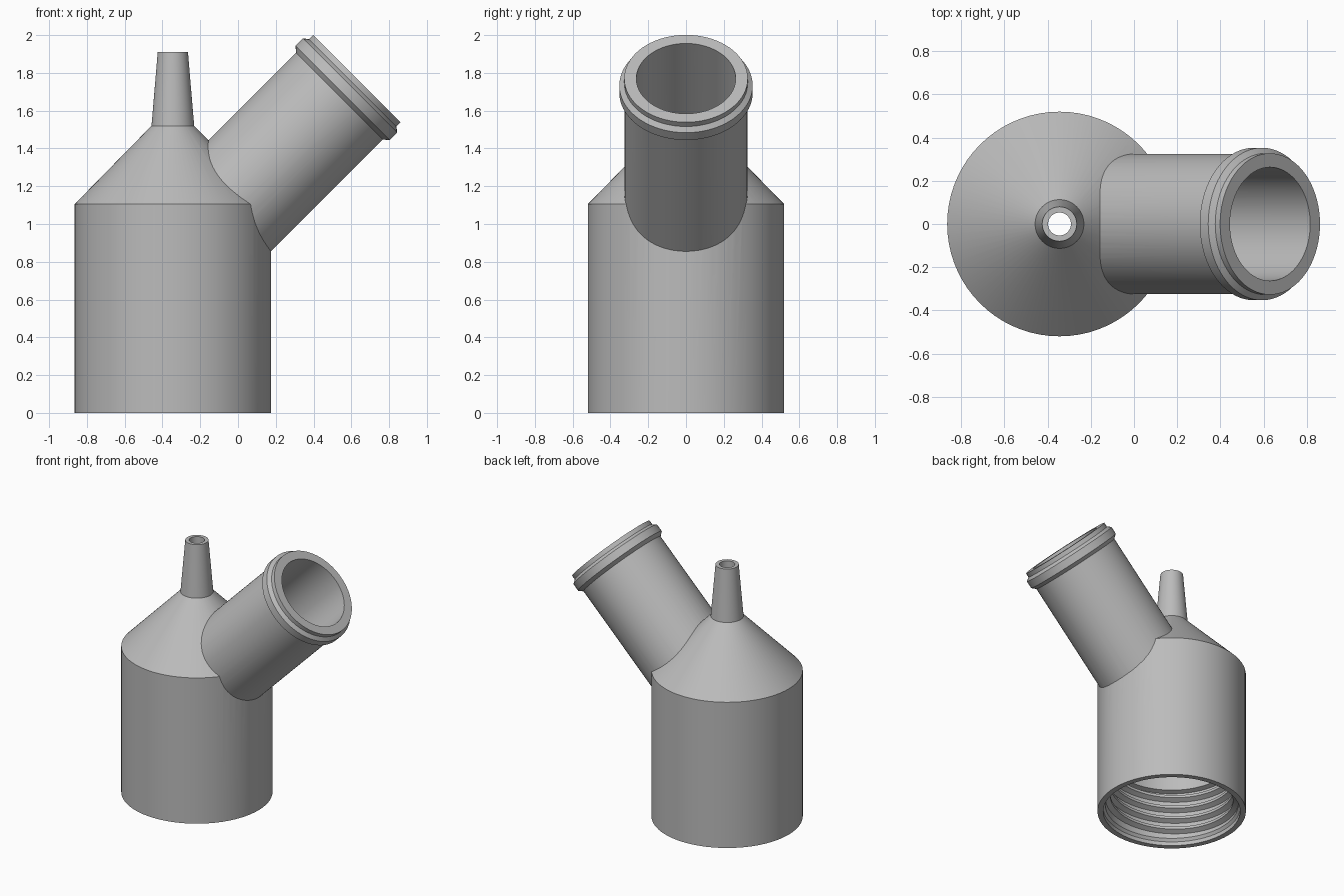
import bpy, bmesh, math
from mathutils import Matrix, Vector

if "Cube" in bpy.data.objects:
    bpy.data.objects.remove(bpy.data.objects["Cube"], do_unlink=True)

SEGMENTS = 72
AXIS_X = -0.345

grey = bpy.data.materials.new("plain grey")
grey.use_nodes = True
COLOUR = (0.5, 0.5, 0.5, 1)
grey.diffuse_color = COLOUR
grey.node_tree.nodes["Principled BSDF"].inputs["Base Color"].default_value = COLOUR


def finish(name, bm, matrix):
    bmesh.ops.recalc_face_normals(bm, faces=bm.faces[:])
    mesh = bpy.data.meshes.new(name)
    bm.to_mesh(mesh)
    bm.free()
    mesh.transform(matrix)
    mesh.materials.append(grey)
    obj = bpy.data.objects.new(name, mesh)
    bpy.context.collection.objects.link(obj)
    return obj


def lathe(name, profile, matrix):
    """Closed solid of revolution from (radius, height) points."""
    bm = bmesh.new()
    rings = []
    for r, z in profile:
        rings.append([bm.verts.new((r * math.cos(a), r * math.sin(a), z))
                      for a in (math.tau * i / SEGMENTS for i in range(SEGMENTS))])
    for low, high in zip(rings, rings[1:]):
        for i in range(SEGMENTS):
            j = (i + 1) % SEGMENTS
            bm.faces.new((low[i], low[j], high[j], high[i]))
    bm.faces.new(rings[0])
    bm.faces.new(rings[-1])
    return finish(name, bm, matrix)


def combine(target, other, operation):
    mod = target.modifiers.new(other.name, "BOOLEAN")
    mod.operation = operation
    mod.solver = "EXACT"
    mod.object = other
    bpy.context.view_layer.objects.active = target
    bpy.ops.object.modifier_apply(modifier=mod.name)
    bpy.data.objects.remove(other, do_unlink=True)


def smooth(obj):
    bpy.ops.object.select_all(action="DESELECT")
    obj.select_set(True)
    bpy.context.view_layer.objects.active = obj
    bpy.ops.object.shade_smooth_by_angle(angle=math.radians(25))


upright = Matrix.Translation((AXIS_X, 0, 0))
# The branch leans 45 degrees towards +x
tilt = Matrix.Translation((-0.57, 0, 0.57)) @ Matrix.Rotation(math.radians(45), 4, "Y")

# Outer shell: cylinder, shoulder cone and tapered spout
body = lathe("adapter_body", [(0.52, 0), (0.52, 1.105), (0.113, 1.52), (0.08, 1.91)], upright)
# Side branch with a bevelled collar below its lip
branch = lathe("side_branch", [(0.325, 0.6), (0.325, 1.565), (0.353, 1.59), (0.353, 1.645),
                               (0.327, 1.665), (0.327, 1.697)], tilt)
combine(body, branch, "UNION")

# Hollow chamber, spout bore and branch bore
chamber = lathe("chamber_cutter", [(0.48, -0.05), (0.48, 0.03), (0.465, 0.05), (0.465, 0.41),
                                   (0.43, 0.42), (0.43, 1.07), (0.053, 1.447), (0.053, 2.0)], upright)
combine(body, chamber, "DIFFERENCE")
bore = lathe("branch_cutter", [(0.263, 0.4), (0.263, 1.8)], tilt)
combine(body, bore, "DIFFERENCE")
smooth(body)

# Internal helical screw thread
PITCH, TURNS = 0.085, 4
bm = bmesh.new()
rows = []
for i in range(SEGMENTS * TURNS + 1):
    a = math.tau * i / SEGMENTS
    z = 0.06 + PITCH * i / SEGMENTS
    taper = min(1, i / 12, (SEGMENTS * TURNS - i) / 12)
    crest = 0.465 - 0.035 * taper
    rows.append([bm.verts.new((r * math.cos(a), r * math.sin(a), z + dz))
                 for r, dz in ((0.47, -0.03), (crest, -0.01), (crest, 0.01), (0.47, 0.03))])
for a, b in zip(rows, rows[1:]):
    for k in range(4):
        n = (k + 1) % 4
        bm.faces.new((a[k], a[n], b[n], b[k]))
bm.faces.new(rows[0])
bm.faces.new(rows[-1])
thread = finish("screw_thread", bm, upright)
smooth(thread)
